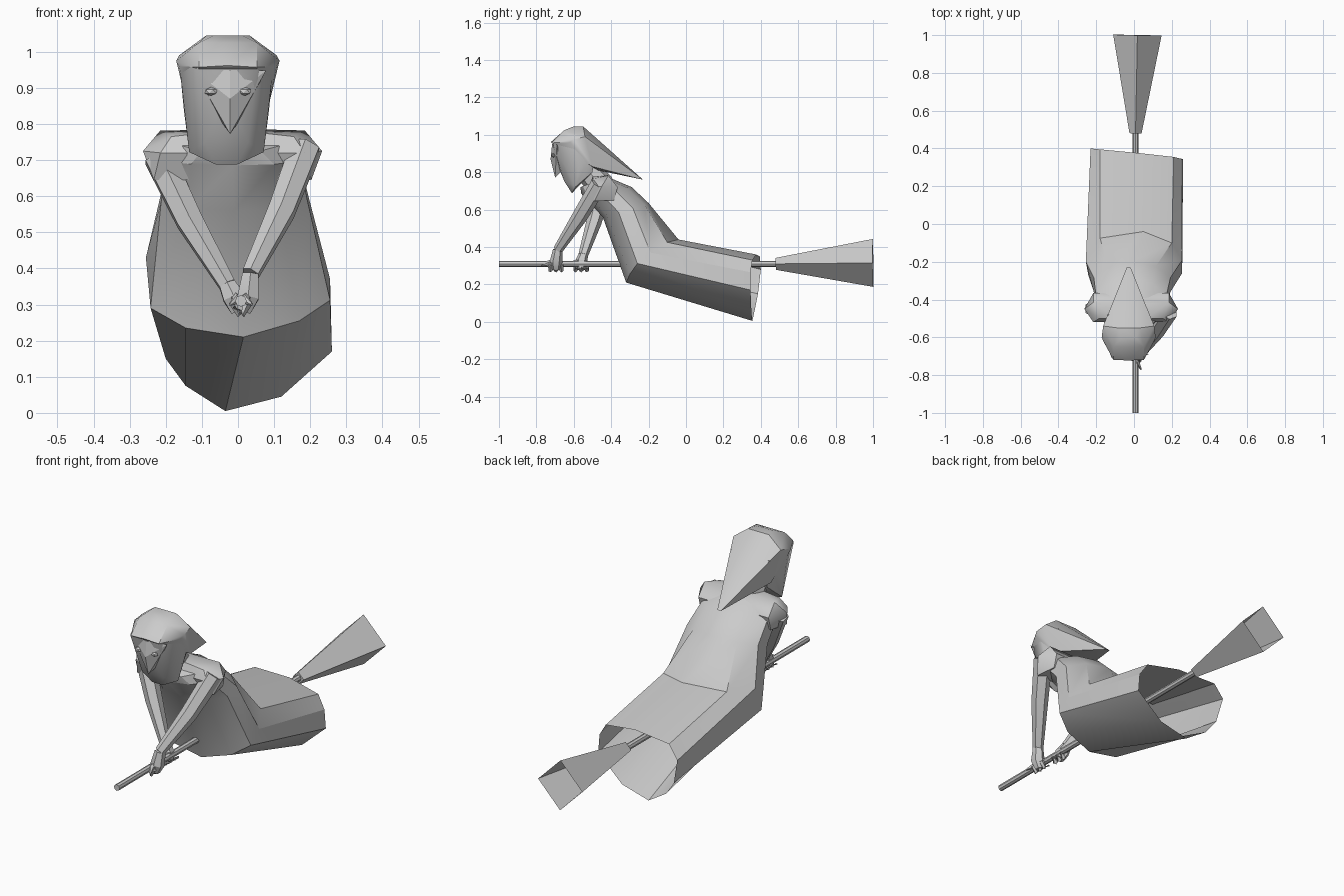
import bpy, bmesh
from math import sin, cos, pi, radians
from mathutils import Vector, Matrix

default_cube = bpy.data.objects.get("Cube")
if default_cube:
    bpy.data.objects.remove(default_cube, do_unlink=True)

# One clay grey for everything
grey = bpy.data.materials.new("clay grey")
grey.use_nodes = True
grey.diffuse_color = (0.6, 0.6, 0.6, 1)
grey.node_tree.nodes["Principled BSDF"].inputs["Base Color"].default_value = grey.diffuse_color


def finish(name, bm, x_offset=0.0, angle=30):
    """Turn a bmesh into a shaded object."""
    bmesh.ops.recalc_face_normals(bm, faces=bm.faces)
    mesh = bpy.data.meshes.new(name)
    bm.to_mesh(mesh)
    bm.free()
    mesh.materials.append(grey)
    obj = bpy.data.objects.new(name, mesh)
    obj.location.x = x_offset
    bpy.context.collection.objects.link(obj)
    bpy.ops.object.select_all(action='DESELECT')
    obj.select_set(True)
    bpy.context.view_layer.objects.active = obj
    bpy.ops.object.shade_smooth_by_angle(angle=radians(angle))
    return obj


def loft(name, rings, cap_start=True, cap_end=True):
    """Skin a list of equal-length point rings."""
    bm = bmesh.new()
    loops = [[bm.verts.new(p) for p in ring] for ring in rings]
    count = len(loops[0])
    for low, high in zip(loops, loops[1:]):
        for i in range(count):
            j = (i + 1) % count
            bm.faces.new((low[i], low[j], high[j], high[i]))
    if cap_start:
        bm.faces.new(loops[0])
    if cap_end:
        bm.faces.new(loops[-1])
    return finish(name, bm)


def tube(name, path, radii, sides=6, cap_end=True):
    """Round limb that follows a path with a radius at each point."""
    pts = [Vector(p) for p in path]
    rings = []
    for i, (p, r) in enumerate(zip(pts, radii)):
        along = (pts[min(i + 1, len(pts) - 1)] - pts[max(i - 1, 0)]).normalized()
        u = along.cross(Vector((1, 0, 0))).normalized()
        v = along.cross(u)
        rings.append([p + r * (u * cos(2 * pi * k / sides) + v * sin(2 * pi * k / sides))
                      for k in range(sides)])
    return loft(name, rings, cap_end=cap_end)


def body_ring(front, back, centre_x, width, sides=10):
    """Oval section of the torso; front and back are (y, z)."""
    f, b = Vector((centre_x, *front)), Vector((centre_x, *back))
    middle, depth = (f + b) / 2, (f - b) / 2
    return [middle + depth * cos(2 * pi * k / sides)
            + Vector((width * sin(2 * pi * k / sides), 0, 0)) for k in range(sides)]


def hull(name, points, x_offset=0.0, angle=30):
    """Convex solid, mirrored in x about its own centre."""
    bm = bmesh.new()
    for x, y, z in points:
        for sx in ((1, -1) if x else (1,)):
            bm.verts.new((sx * x, y, z))
    result = bmesh.ops.convex_hull(bm, input=bm.verts)
    loose = {g for g in result["geom_interior"] + result["geom_unused"]
             if isinstance(g, bmesh.types.BMVert)}
    if loose:
        bmesh.ops.delete(bm, geom=list(loose), context='VERTS')
    bmesh.ops.dissolve_limit(bm, angle_limit=radians(2), verts=bm.verts, edges=bm.edges)
    return finish(name, bm, x_offset, angle)


# Broom: handle and open, four-sided bristle flare
stick_x, stick_z = 0.008, 0.31
tube("broom_handle", [(stick_x, -1, stick_z), (stick_x, 0.5, stick_z)], (0.016, 0.016), sides=8)
tube("broom_bristles", [(0.008, 0.48, stick_z), (0.018, 1, 0.315)], (0.032, 0.128),
     sides=4, cap_end=False)

# Dress: slightly twisted open hem and hips, then bust line, shoulders, collar
hem = [(-0.035, 0.355, 0.005), (0.12, 0.35, 0.045), (0.26, 0.345, 0.17), (0.252, 0.345, 0.265),
       (0.21, 0.355, 0.33), (0.03, 0.375, 0.36), (-0.18, 0.395, 0.35), (-0.23, 0.4, 0.28),
       (-0.2, 0.385, 0.15), (-0.145, 0.37, 0.075)]
hips = [(0.015, -0.32, 0.21), (0.17, -0.3, 0.255), (0.255, -0.26, 0.312), (0.255, -0.19, 0.37),
        (0.2, -0.1, 0.425), (0.05, -0.04, 0.44), (-0.18, -0.075, 0.44), (-0.255, -0.2, 0.43),
        (-0.242, -0.27, 0.29), (-0.145, -0.31, 0.235)]
loft("dress", [
    hem, hips,
    body_ring((-0.445, 0.56), (-0.2, 0.635), -0.01, 0.213),
    body_ring((-0.56, 0.685), (-0.29, 0.72), -0.015, 0.195),
    body_ring((-0.565, 0.72), (-0.42, 0.775), -0.02, 0.14),
], cap_start=False)

# Shoulder yoke running across the upper back
hull("shoulders", [
    (0.248, -0.45, 0.725), (0.2, -0.415, 0.782), (0.08, -0.42, 0.785),
    (0.17, -0.5, 0.765), (0.2, -0.52, 0.72), (0.218, -0.49, 0.645),
    (0.2, -0.385, 0.65), (0.2, -0.365, 0.72), (0.08, -0.5, 0.775),
], -0.015, angle=40)

# Neck
tube("neck", [(-0.025, -0.45, 0.72), (-0.03, -0.55, 0.84)], (0.075, 0.065), sides=8)

# Arms; the left hand holds the handle further forward
arms = {
    "left": dict(side=1, shoulder=(0.187, -0.465, 0.735), wrist=(0.035, -0.685, 0.385)),
    "right": dict(side=-1, shoulder=(-0.22, -0.445, 0.71), wrist=(-0.03, -0.55, 0.355)),
}
for label, arm in arms.items():
    s = arm["side"]
    shoulder, wrist = Vector(arm["shoulder"]), Vector(arm["wrist"])
    elbow = shoulder.lerp(wrist, 0.5) + Vector((s * 0.01, 0.005, 0))
    tube(label + "_arm", [shoulder, elbow, wrist], (0.046, 0.041, 0.026))
    # Palm, curled fingers and thumb
    grip = Vector((stick_x + s * 0.02, wrist.y - 0.01, stick_z + 0.01))
    tube(label + "_palm", [wrist, grip, grip + Vector((-s * 0.012, 0, -0.04))],
         (0.026, 0.034, 0.022))
    for k in range(3):
        base = grip + Vector((0, 0.03 * (k - 1), -0.015))
        tube(label + "_finger_%d" % (k + 1),
             [base, base + Vector((-s * 0.015, 0, -0.03)), base + Vector((-s * 0.04, 0.005, -0.012))],
             (0.013, 0.011, 0.006), sides=5)
    tube(label + "_thumb", [grip, grip + Vector((-s * 0.01, -0.04, -0.005)),
                            grip + Vector((s * 0.01, -0.075, -0.02))],
         (0.02, 0.013, 0.004), sides=5)

# Head: tapered face, beaky nose, eyes
head_x = -0.032
hull("head", [
    (0.13, -0.6, 0.965), (0.085, -0.712, 0.955), (0.103, -0.59, 0.722),
    (0.03, -0.61, 0.688), (0.118, -0.57, 0.84), (0.06, -0.65, 0.75),
    (0.08, -0.5, 0.8), (0.11, -0.48, 0.95), (0, -0.703, 0.88),
], head_x, angle=40)
hull("nose", [
    (0.1, -0.69, 0.948), (0, -0.724, 0.87), (0, -0.7, 0.772),
    (0.02, -0.67, 0.8), (0, -0.65, 0.86), (0, -0.716, 0.95),
], head_x + 0.01, angle=20)
for label, s in (("left", 1), ("right", -1)):
    bm = bmesh.new()
    bmesh.ops.create_icosphere(bm, subdivisions=1, radius=1)
    spot = Vector((head_x + 0.004 + s * 0.047, -0.708, 0.89))
    bmesh.ops.transform(bm, verts=bm.verts, matrix=Matrix.Translation(spot)
                        @ Matrix.Diagonal((0.02, 0.012, 0.012, 1)))
    finish(label + "_eye", bm)

# Hair swept back to a point
hull("hair", [
    (0.143, -0.6, 0.975), (0.135, -0.62, 0.96), (0.08, -0.72, 0.957), (0, -0.722, 0.962),
    (0.08, -0.65, 1.025), (0.04, -0.6, 1.045), (0.06, -0.55, 1.045), (0.135, -0.54, 0.99),
    (0.108, -0.5, 0.83), (0.06, -0.47, 0.81), (0.01, -0.23, 0.76),
], head_x + 0.004, angle=40)
